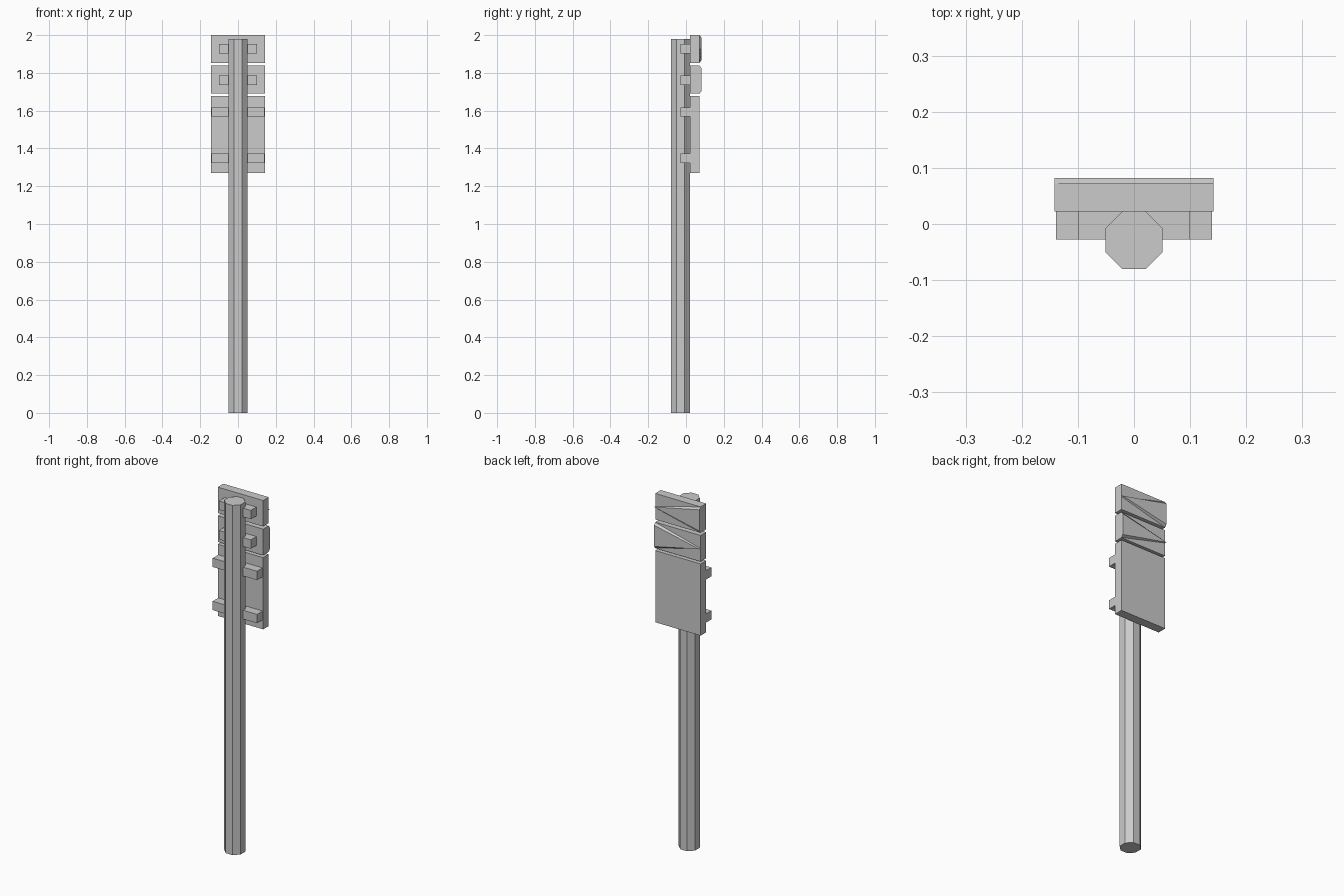
import bpy, math

if "Cube" in bpy.data.objects:
    bpy.data.objects.remove(bpy.data.objects["Cube"])

def mesh_object(name, verts, faces):
    mesh = bpy.data.meshes.new(name)
    mesh.from_pydata(verts, [], faces)
    mesh.update()
    obj = bpy.data.objects.new(name, mesh)
    bpy.context.collection.objects.link(obj)
    return obj

def loft(name, bottom, top):
    """Closed solid between two matching outlines (counter-clockwise seen from top)."""
    n = len(bottom)
    sides = [(i, (i + 1) % n, n + (i + 1) % n, n + i) for i in range(n)]
    caps = [tuple(reversed(range(n))), tuple(range(n, 2 * n))]
    return mesh_object(name, bottom + top, sides + caps)

def box(name, half_x, y0, y1, z0, z1):
    ring = [(-half_x, y0), (half_x, y0), (half_x, y1), (-half_x, y1)]
    return loft(name, [(x, y, z0) for x, y in ring], [(x, y, z1) for x, y in ring])

HALF = 0.142
BACK, FACE, RAISED = 0.022, 0.072, 0.082

# Octagonal post with flats facing the axes
r = 0.051 / math.cos(math.pi / 8)
ring = [(r * math.cos(math.pi / 8 + i * math.pi / 4),
         -0.029 + r * math.sin(math.pi / 8 + i * math.pi / 4)) for i in range(8)]
loft("post", [(x, y, 0) for x, y in ring], [(x, y, 1.979) for x, y in ring])

# Sign boards
for name, z0, z1 in (("upper_board", 1.853, 2.0),
                     ("middle_board", 1.69, 1.838),
                     ("lower_board", 1.271, 1.677)):
    box(name, HALF, BACK, FACE, z0, z1)

# Raised tapered triangles on the two small boards, pointing opposite ways
def pointer(name, side, zc):
    def tri(y, h):
        pts = [(side * HALF, y, zc), (-side * HALF, y, zc - h), (-side * HALF, y, zc + h)]
        return pts if side > 0 else pts[::-1]
    loft(name, tri(FACE, 0.073)[::-1], tri(RAISED, 0.060)[::-1])

pointer("upper_pointer", 1, 1.927)
pointer("middle_pointer", -1, 1.764)

# Cross battens holding the boards to the post
for i, (half, zc) in enumerate(((0.10, 1.927), (0.10, 1.76), (0.139, 1.593), (0.139, 1.349))):
    box(f"batten_{i + 1}", half, -0.028, BACK, zc - 0.025, zc + 0.025)
